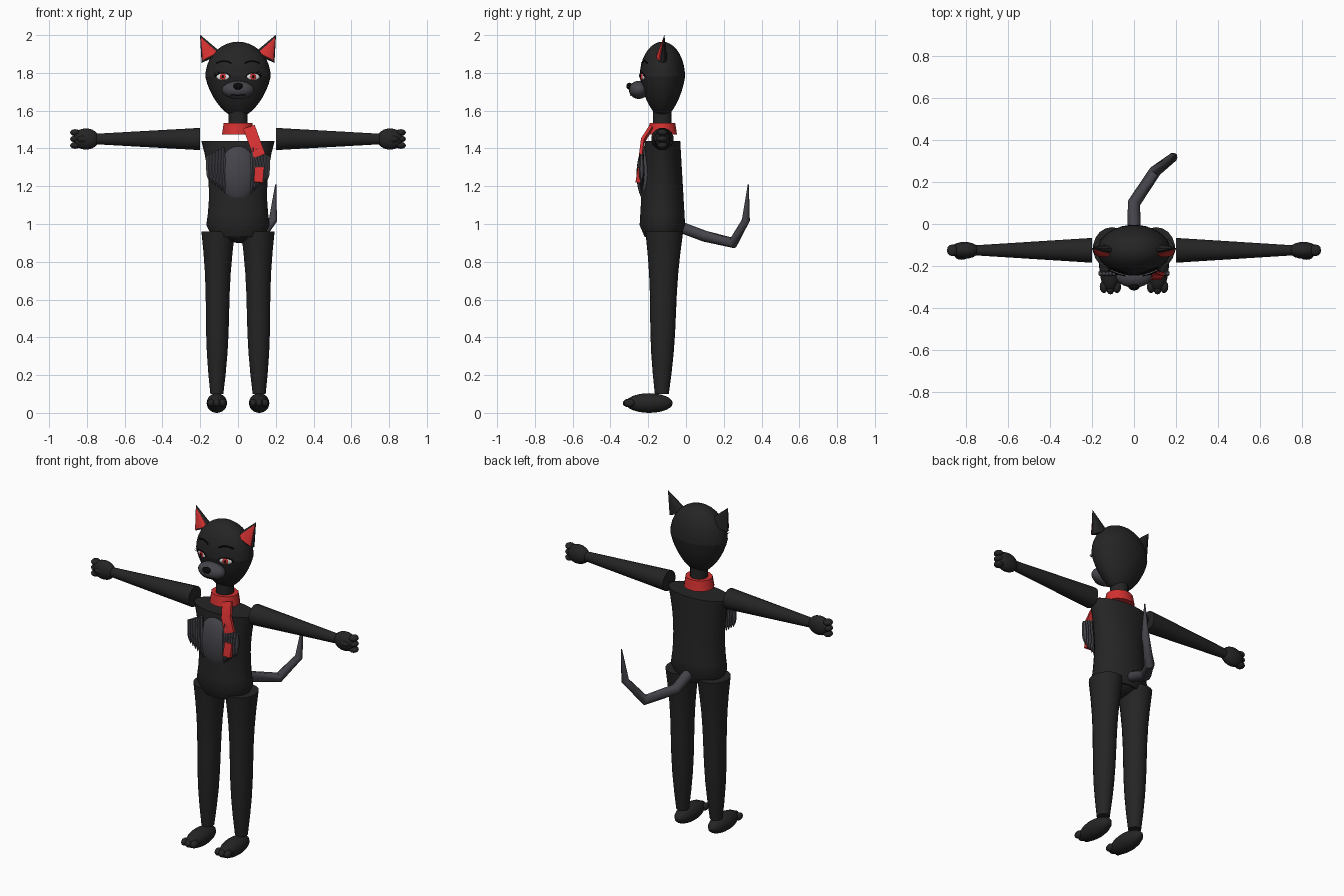
import bpy, bmesh, math
from math import sin, cos, pi, sqrt
from mathutils import Vector

if "Cube" in bpy.data.objects:
    bpy.data.objects.remove(bpy.data.objects["Cube"])


def material(name, red, green, blue):
    mat = bpy.data.materials.new(name)
    mat.use_nodes = True
    mat.diffuse_color = (red, green, blue, 1)
    shader = mat.node_tree.nodes["Principled BSDF"]
    shader.inputs["Base Color"].default_value = mat.diffuse_color
    shader.inputs["Roughness"].default_value = 0.8
    return mat


black = material("black fur", 0.018, 0.018, 0.018)
grey = material("grey fur", 0.06, 0.058, 0.07)
red = material("red cloth", 0.65, 0.03, 0.03)
jet = material("jet black", 0.003, 0.003, 0.003)
white = material("eye white", 0.8, 0.8, 0.8)

axis_x, axis_y, axis_z = Vector((1, 0, 0)), Vector((0, 1, 0)), Vector((0, 0, 1))
body_y = -0.125
parts = []


def steps(count):
    """Even fractions from zero to one."""
    return [i / count for i in range(count + 1)]


def line(start, end, count=1):
    return [Vector(start).lerp(Vector(end), t) for t in steps(count)]


def finish(name, mat, bm):
    bmesh.ops.recalc_face_normals(bm, faces=bm.faces[:])
    mesh = bpy.data.meshes.new(name)
    bm.to_mesh(mesh)
    bm.free()
    mesh.materials.append(mat)
    part = bpy.data.objects.new(name, mesh)
    bpy.context.collection.objects.link(part)
    parts.append(part)
    return part


def ball(name, mat, centre, size, segments=20, turn=0):
    bm = bmesh.new()
    bmesh.ops.create_uvsphere(bm, u_segments=segments, v_segments=segments // 2 + 2, radius=1)
    part = finish(name, mat, bm)
    part.location, part.scale, part.rotation_euler.z = centre, size, turn
    return part


def tube(name, mat, path, radii, sides=16, axis=None, reference=axis_y):
    """Skin a path; radii gives the two half widths at each fraction along it."""
    bm = bmesh.new()
    rings = []
    last = len(path) - 1
    for i, point in enumerate(path):
        along = axis or (path[min(i + 1, last)] - path[max(i - 1, 0)]).normalized()
        across = reference.cross(along).normalized()
        wide, deep = radii(i / last)
        across, up = across * wide, along.cross(across) * deep
        angles = [2 * pi * (j + 0.5) / sides for j in range(sides)]
        rings.append([bm.verts.new(point + across * cos(a) + up * sin(a)) for a in angles])
    for low, high in zip(rings, rings[1:]):
        for j in range(sides):
            k = (j + 1) % sides
            bm.faces.new((low[j], low[k], high[k], high[j]))
    bm.faces.new(rings[0])
    bm.faces.new(rings[-1])
    return finish(name, mat, bm)


def cone(name, mat, start, end, wide, deep, sides=12):
    return tube(name, mat, line(start, end), lambda t: (wide * (1.02 - t), deep * (1.02 - t)), sides)


def stroke(name, path, thickness=0.003):
    return tube(name, jet, path, lambda t: (thickness, thickness), sides=6)


# Head: an egg that narrows to the chin
head_z, head_wide, head_deep = 1.78, 0.173, 0.12


def egg(height):
    """Half height of the egg, and its narrowing, at a height from the middle."""
    return (0.185, 1) if height > 0 else (0.215, 1 + height / 4)


def on_face(x, z, lift=0):
    """Point on the front of the head."""
    height = (z - head_z) / egg(z - head_z)[0]
    narrow = egg(height)[1]
    bulge = sqrt(max(0, 1 - height ** 2 - (x / head_wide / narrow) ** 2))
    return Vector((x, body_y - head_deep * narrow * bulge - lift, z))


head = ball("head", black, (0, body_y, head_z), (head_wide, head_deep, 1), 32)
for vert in head.data.vertices:
    half, narrow = egg(vert.co.z)
    vert.co *= Vector((1, 1, 1)).length / sqrt(3)
    vert.co = Vector((vert.co.x * narrow, vert.co.y * narrow, vert.co.z * half))
ball("muzzle", grey, (0, -0.25, 1.71), (0.085, 0.052, 0.048))
ball("nose", jet, (0, -0.3, 1.73), (0.026, 0.016, 0.018), 14)
smile = [(t - 0.5) * 0.08 for t in steps(6)]
stroke("mouth", [Vector((x, -0.293 + 6 * x * x, 1.681 + abs(x) / 20)) for x in smile])

# Trunk: flat shoulders, a waist and rounded hips
tube("neck", black, line((0, body_y, 1.5), (0, body_y, 1.62)), lambda t: (0.05, 0.05), axis=axis_z)


def torso_radii(t):
    rounding = min(1, 0.75 + 2 * t)
    waist = 0.155 + 0.04 * ((t - 0.45) / 0.55) ** 2
    return waist * rounding, (0.125 - 0.03 * t) * rounding


tube("torso", black, line((0, body_y, 0.93), (0, body_y, 1.44), 8), torso_radii, 28, axis_z)
ball("pelvis", black, (0, body_y, 0.96), (0.1, 0.1, 0.06))
ball("belly_patch", grey, (0, -0.2, 1.265), (0.105, 0.062, 0.157), 24)

# Scarf: collar, hanging strip and its end
tube("collar", red, line((0, body_y, 1.475), (0, body_y, 1.535)),
     lambda t: (0.088 - t / 100, 0.08 - t / 100), 12, axis_z)
strip = [Vector((0.06, -0.185, 1.51)), Vector((0.085, -0.23, 1.44)), Vector((0.115, -0.24, 1.36))]
tube("scarf_strip", red, strip, lambda t: (0.045, 0.012), sides=4)
tube("scarf_end", red, line((0.113, -0.243, 1.3), (0.108, -0.255, 1.22)),
     lambda t: (0.034, 0.017), sides=4)

# Tail
bends = [(0, -0.02, 0.98), (0, 0.1, 0.935), (0.1, 0.25, 0.9), (0.185, 0.317, 1.02), (0.2, 0.33, 1.21)]
tube("tail", grey, [Vector(bend) for bend in bends],
     lambda t: [0.031 - 0.028 * t ** 4] * 2, 10, reference=axis_x)


def leg_radii(t):
    calf = sin(2 * pi * t) / 150
    return 0.09 - 0.055 * t - calf, 0.1 - 0.063 * t - calf


for side, s in (("left", 1), ("right", -1)):
    # Ear with red lining
    ear_tip = Vector((s * 0.2, -0.115, 2))
    cone(side + "_ear", black, (s * 0.14, body_y, 1.88), ear_tip, 0.06, 0.026)
    cone(side + "_ear_lining", red, (s * 0.145, -0.141, 1.885),
         ear_tip - Vector((s, 1, 3)) / 200, 0.046, 0.016)

    # Eye, built of ever smaller discs
    eye = on_face(s * 0.08, head_z)
    turn = s * 0.38
    ball(side + "_eye", white, eye, (0.036, 0.006, 0.018), 18, turn)
    ball(side + "_iris", red, eye - axis_y * 0.004, (0.018, 0.005, 0.017), 16, turn)
    ball(side + "_pupil", jet, eye - axis_y * 0.008, (0.008, 0.003, 0.008), 12, turn)

    # Lid line, lashes and brow
    lid = [on_face(eye.x + s * 0.038 * cos(pi * t), head_z + 0.02 * sin(pi * t), 0.005)
           for t in steps(6)]
    stroke(side + "_lid", lid)
    for i, root in enumerate(lid[:3]):
        cone(f"{side}_lash_{i + 1}", jet, root, root + Vector((s, -1, 1)) / 80, 0.003, 0.003, 5)
    brow = [on_face(s * (0.035 + 0.08 * t), 1.852 + 0.012 * sin(pi * t), 0.002) for t in steps(4)]
    stroke(side + "_brow", brow, 0.004)

    # Chest tufts: a fringe of hanging locks
    for i in range(6):
        root = Vector((s * (0.08 + i * 0.016), -0.235, 1.405 - i / 120))
        tip = Vector((root.x - s * 0.008, root.y, 1.16 + i / 80))
        tube(f"{side}_tuft_{i + 1}", grey, line(root, tip, 4),
             lambda t: [0.001 + 0.014 * sin(pi * (1 - t) ** 0.6 * 0.8)] * 2, 6)

    # Arm and fist
    wrist = Vector((s * 0.76, body_y, 1.45))
    tube(side + "_arm", black, line((s * 0.2, body_y, 1.45), wrist, 3),
         lambda t: (0.06 - 0.032 * t, 0.06 - 0.036 * t), axis=axis_x * s)
    ball(side + "_hand", black, wrist + axis_x * s * 0.045, (0.07, 0.04, 0.056))
    for i in (-1, 0, 1):
        ball(f"{side}_finger_{i + 2}", black, wrist + Vector((s * 0.102, 0, i * 0.034)),
             (0.027, 0.028, 0.018), 12)
    ball(side + "_thumb", black, wrist + Vector((s * 0.06, -0.03, 0)), (0.03, 0.015, 0.018), 12)

    # Leg, foot and toes
    leg = line((s * 0.105, -0.115, 0.96), (s * 0.112, -0.128, 0.1), 8)
    tube(side + "_leg", black, leg, leg_radii, 18, axis_z)
    foot = Vector((s * 0.112, -0.195, 0.052))
    ball(side + "_foot", black, foot, (0.054, 0.125, 0.052))
    for i in (-1, 0, 1):
        ball(f"{side}_toe_{i + 2}", black, foot + Vector((i * 0.031, abs(i) / 150 - 0.11, 0)),
             (0.02, 0.03, 0.022), 12)

# Smooth shading with crisp edges
bpy.ops.object.select_all(action="DESELECT")
for part in parts:
    part.select_set(True)
bpy.context.view_layer.objects.active = head
bpy.ops.object.shade_smooth_by_angle(angle=math.radians(40))
